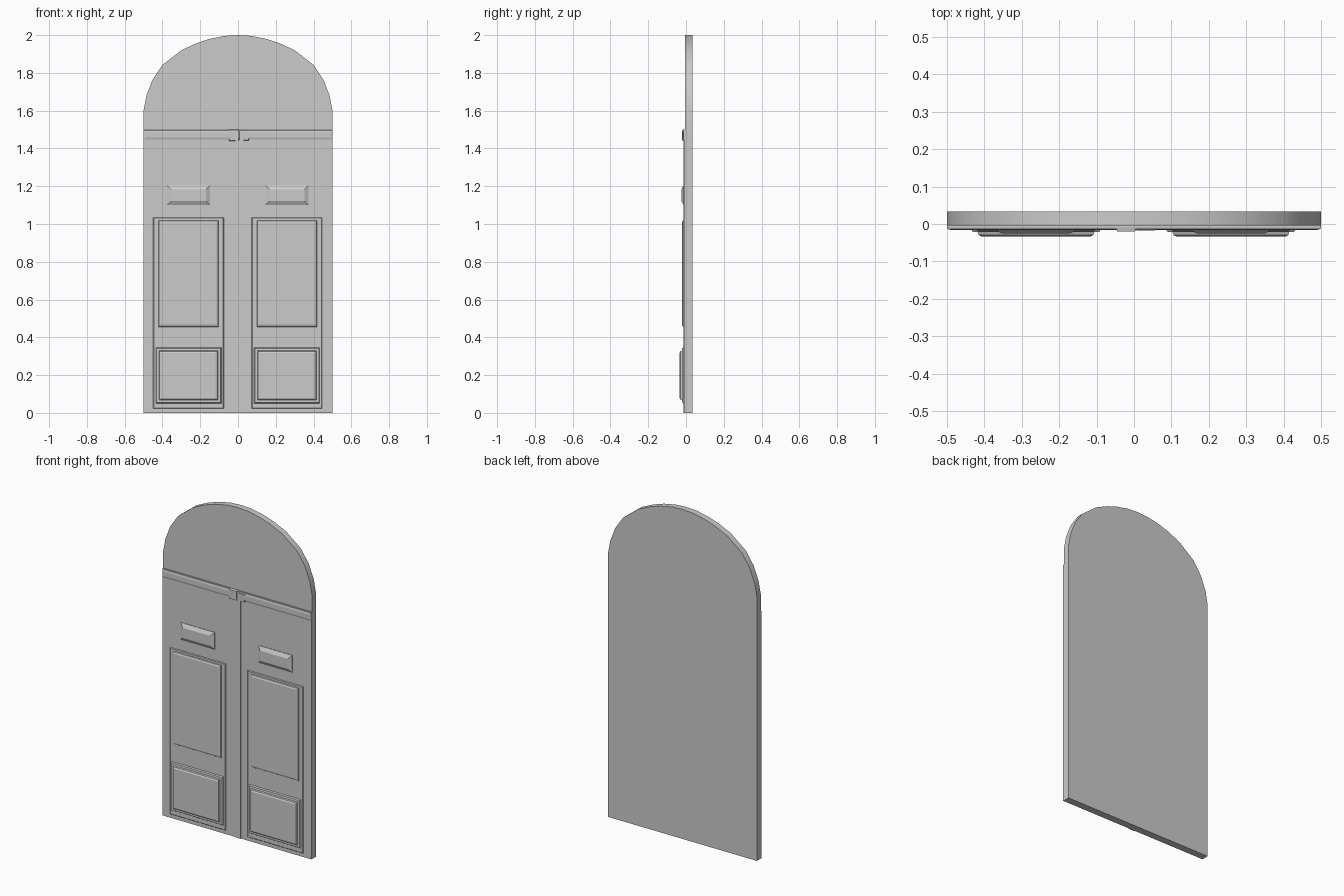
import bpy
import bmesh

cube = bpy.data.objects.get("Cube")
if cube:
    bpy.data.objects.remove(cube, do_unlink=True)

grey = bpy.data.materials.new("plain grey")
grey.use_nodes = True
colour = (0.6, 0.6, 0.6, 1)
grey.diffuse_color = colour
grey.node_tree.nodes["Principled BSDF"].inputs["Base Color"].default_value = colour


def loft(name, rings):
    """Join matching rings of points into a closed solid."""
    bm = bmesh.new()
    loops = [[bm.verts.new(p) for p in ring] for ring in rings]
    n = len(loops[0])
    for a, b in zip(loops, loops[1:]):
        for i in range(n):
            j = (i + 1) % n
            bm.faces.new((a[i], a[j], b[j], b[i]))
    bm.faces.new(loops[0])
    bm.faces.new(loops[-1])
    bmesh.ops.recalc_face_normals(bm, faces=bm.faces)
    mesh = bpy.data.meshes.new(name)
    bm.to_mesh(mesh)
    bm.free()
    mesh.materials.append(grey)
    obj = bpy.data.objects.new(name, mesh)
    bpy.context.collection.objects.link(obj)
    return obj


def panel(name, x0, x1, z0, z1, steps):
    """Stepped panel; each step is (inset, y)."""
    loft(name, [[(x0 + d, y, z0 + d), (x1 - d, y, z0 + d),
                 (x1 - d, y, z1 - d), (x0 + d, y, z1 - d)] for d, y in steps])


BACK, FACE = 0.034, -0.01

# Door slab and arched top
panel("door_slab", -0.5, 0.5, 0, 1.5, [(0, BACK), (0, FACE)])
half = [(0.5, 1.5), (0.5, 1.6), (0.485, 1.68), (0.452, 1.765), (0.4, 1.842),
        (0.3, 1.92), (0.22, 1.957), (0.15, 1.98), (0.07, 1.996)]
outline = half + [(0, 2)] + [(-x, z) for x, z in reversed(half)]
arch = loft("arched_top", [[(x, y, z) for x, z in outline] for y in (BACK, -0.004)])
bpy.context.view_layer.objects.active = arch
arch.select_set(True)
bpy.ops.object.shade_smooth_by_angle()

# Raised panels on each leaf
for side, c in (("right", -0.262), ("left", 0.259)):
    panel(side + "_frame", c - 0.187, c + 0.187, 0.022, 1.035,
          [(0, FACE), (0.004, -0.014)])
    panel(side + "_upper_panel", c - 0.16, c + 0.16, 0.455, 1.02,
          [(0, -0.013), (0.003, -0.018), (0.012, -0.022)])
    panel(side + "_lower_panel", c - 0.174, c + 0.174, 0.05, 0.347,
          [(0, -0.013), (0.005, -0.021), (0.018, -0.022), (0.021, -0.030), (0.03, -0.034)])
    panel(side + "_plate", c - 0.114, c + 0.114, 1.1, 1.205,
          [(0, FACE), (0, -0.013), (0.022, -0.025)])

# Crossbar, meeting strips and the two central blocks
panel("crossbar", -0.5, 0.5, 1.447, 1.497, [(0, FACE), (0.001, -0.013), (0.011, -0.016)])
panel("meeting_strip", -0.012, 0.028, 0, 1.447, [(0, FACE), (0, -0.014)])
panel("right_block", -0.047, 0.005, 1.44, 1.5, [(0, FACE), (0.002, -0.02)])
panel("left_block", 0.005, 0.058, 1.443, 1.491, [(0, FACE), (0.002, -0.018)])
